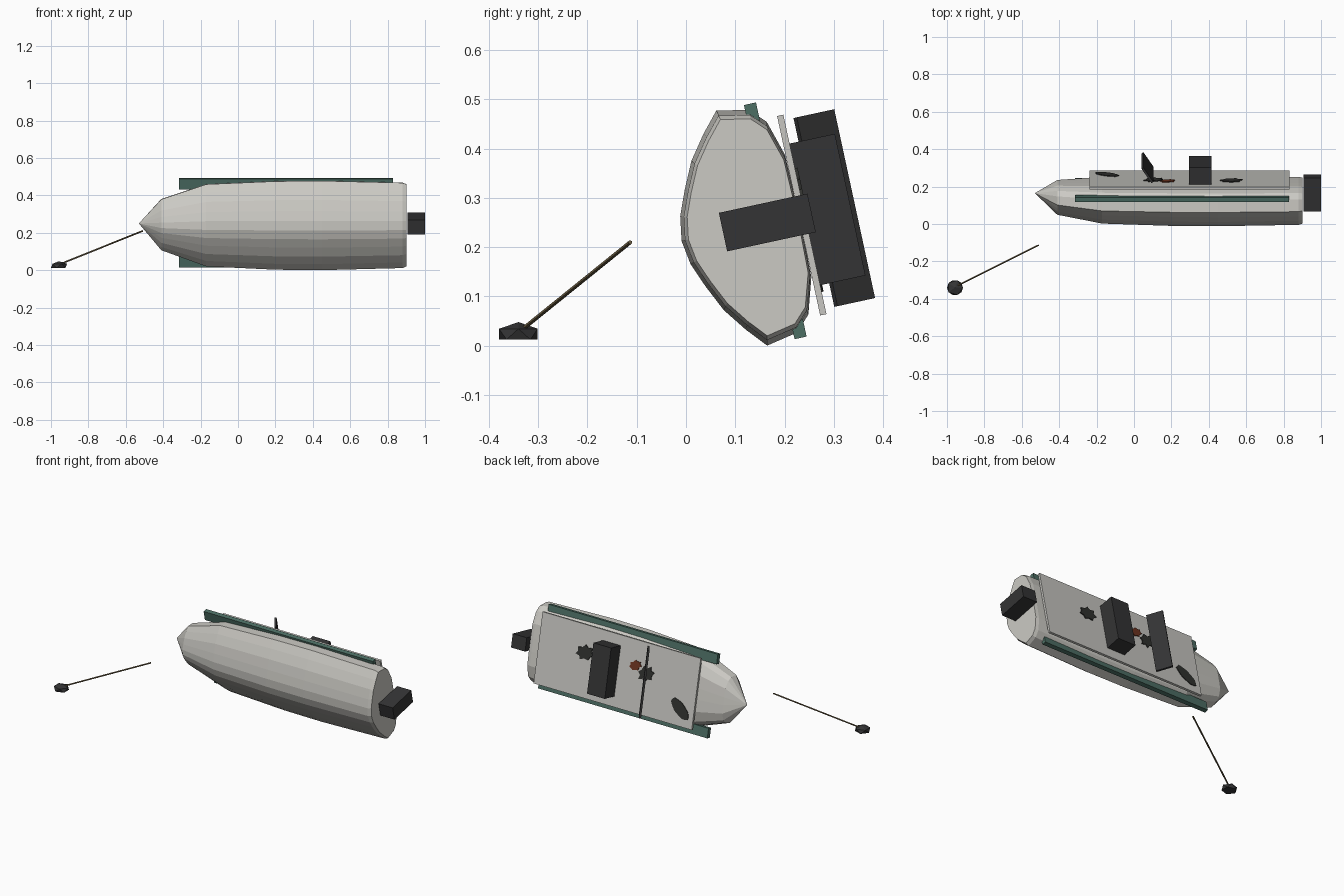
import bpy, bmesh, math, random
from mathutils import Matrix, Vector

if "Cube" in bpy.data.objects:
    bpy.data.objects.remove(bpy.data.objects["Cube"])

random.seed(4)

# The boat lies on its side: local y = beam, local z = deck normal
HEEL = Matrix.Translation((0, 0.165, 0.25)) @ Matrix.Rotation(math.radians(-77.8), 4, 'X')


def colour(name, rgb):
    m = bpy.data.materials.new(name)
    m.diffuse_color = (*rgb, 1)
    m.use_nodes = True
    m.node_tree.nodes["Principled BSDF"].inputs["Base Color"].default_value = m.diffuse_color
    return m


HULL = colour("pale grey hull", (0.60, 0.59, 0.55))
DECK = colour("grey deck", (0.57, 0.565, 0.535))
GREEN = colour("dull green", (0.073, 0.156, 0.127))
DARK = colour("charcoal", (0.034, 0.034, 0.035))
BLOT = colour("soot", (0.030, 0.031, 0.028))
RUST = colour("rust", (0.156, 0.034, 0.014))
ROPE = colour("rope brown", (0.16, 0.12, 0.06))


def finish(name, bm, mat, matrix=HEEL):
    bmesh.ops.recalc_face_normals(bm, faces=bm.faces)
    me = bpy.data.meshes.new(name)
    bm.to_mesh(me)
    bm.free()
    me.materials.append(mat)
    ob = bpy.data.objects.new(name, me)
    bpy.context.collection.objects.link(ob)
    ob.matrix_world = matrix
    return ob


def box(name, lo, hi, mat, turn=Matrix()):
    lo, hi = Vector(lo), Vector(hi)
    bm = bmesh.new()
    bmesh.ops.create_cube(bm, size=1, matrix=Matrix.Translation((lo + hi) / 2) @ turn
                          @ Matrix.Diagonal((*(hi - lo), 1)))
    return finish(name, bm, mat)


def plate(name, outline, z, thick, mat):
    bm = bmesh.new()
    face = bm.faces.new([bm.verts.new((x, y, z)) for x, y in outline])
    top = bmesh.ops.extrude_face_region(bm, geom=[face])
    bmesh.ops.translate(bm, vec=(0, 0, thick),
                        verts=[v for v in top['geom'] if isinstance(v, bmesh.types.BMVert)])
    return finish(name, bm, mat)


# Hull: half section mirrored, lofted through scaled stations to a pointed bow
half = [(0.05, -0.170), (0.10, -0.150), (0.155, -0.124), (0.204, -0.088), (0.244, -0.053),
        (0.231, 0.012), (0.200, 0.042), (0.127, 0.064), (0.04, 0.066)]
section = [(0, -0.178)] + half + [(-y, z) for y, z in reversed(half)]
# x, beam scale, keel scale, deck scale
stations = [(-0.41, 0.57, 0.66, 0.88), (-0.17, 0.92, 0.92, 1), (0.2, 0.99, 0.99, 1),
            (0.45, 1, 1, 1), (0.88, 0.955, 0.96, 0.98), (0.9, 0.92, 0.92, 0.93)]
bm = bmesh.new()
rings = [[bm.verts.new((x, y * b, z * (k if z < 0 else d))) for y, z in section]
         for x, b, k, d in stations]
n = len(section)
tip = bm.verts.new((-0.53, 0, 0))
for i in range(n):
    j = (i + 1) % n
    bm.faces.new((tip, rings[0][i], rings[0][j]))
    for a, c in zip(rings, rings[1:]):
        bm.faces.new((a[i], c[i], c[j], a[j]))
bm.faces.new(rings[-1])
finish("hull", bm, HULL)

# Deck and side rails
box("deck", (-0.238, -0.207, 0.065), (0.832, 0.207, 0.078), DECK)
for side, name in ((-1, "left_rail"), (1, "right_rail")):
    ys = sorted((side * 0.185, side * 0.243))
    box(name, (-0.315, ys[0], 0.004), (0.83, ys[1], 0.029), GREEN)

# Console, raked windscreen and stern motor
box("console", (0.295, -0.147, 0.078), (0.415, 0.147, 0.172), DARK)
box("windscreen", (0.066, -0.196, 0.092), (0.078, 0.196, 0.186), DARK,
    Matrix.Rotation(math.radians(-34), 4, 'Y'))
box("motor", (0.905, -0.04, -0.092), (1.0, 0.04, 0.092), DARK)

# Ragged burn marks on the deck: name, centre, radii, turn, raggedness, colour
marks = [("bow_mark", -0.145, 0.108, 0.078, 0.036, 2.47, 0.1, BLOT),
         ("middle_mark", 0.105, -0.03, 0.06, 0.045, 0.7, 0.4, BLOT),
         ("rust_mark", 0.18, -0.062, 0.042, 0.03, 0.4, 0.3, RUST),
         ("stern_mark", 0.52, -0.05, 0.062, 0.045, 0.3, 0.4, BLOT)]
for i, (name, cx, cy, a, b, turn, rag, mat) in enumerate(marks):
    pts = []
    for s in range(14):
        t = math.tau * s / 14
        r = 1 - rag * (s % 2) * random.uniform(0.5, 1)
        u, v = a * r * math.cos(t), b * r * math.sin(t)
        pts.append((cx + u * math.cos(turn) - v * math.sin(turn),
                    cy + u * math.sin(turn) + v * math.cos(turn)))
    plate(name, pts, 0.076, 0.006 + 0.0005 * i, mat)

# Anchor rope
p, q = Vector((-0.51, -0.113, 0.21)), Vector((-0.945, -0.33, 0.035))
bm = bmesh.new()
bmesh.ops.create_cone(bm, cap_ends=True, segments=6, radius1=0.0045, radius2=0.0045,
                      depth=(q - p).length)
finish("anchor_rope", bm, ROPE, Matrix.Translation((p + q) / 2)
       @ (q - p).to_track_quat('Z', 'Y').to_matrix().to_4x4())

# Anchor stone: flattened icosphere with a flat base
bm = bmesh.new()
bmesh.ops.create_icosphere(bm, subdivisions=1, radius=1)
for v in bm.verts:
    v.co = (v.co.x * 0.048, v.co.y * 0.046, max(v.co.z, -0.45) * 0.0245)
finish("anchor_stone", bm, DARK, Matrix.Translation((-0.957, -0.34, 0.0235)))
